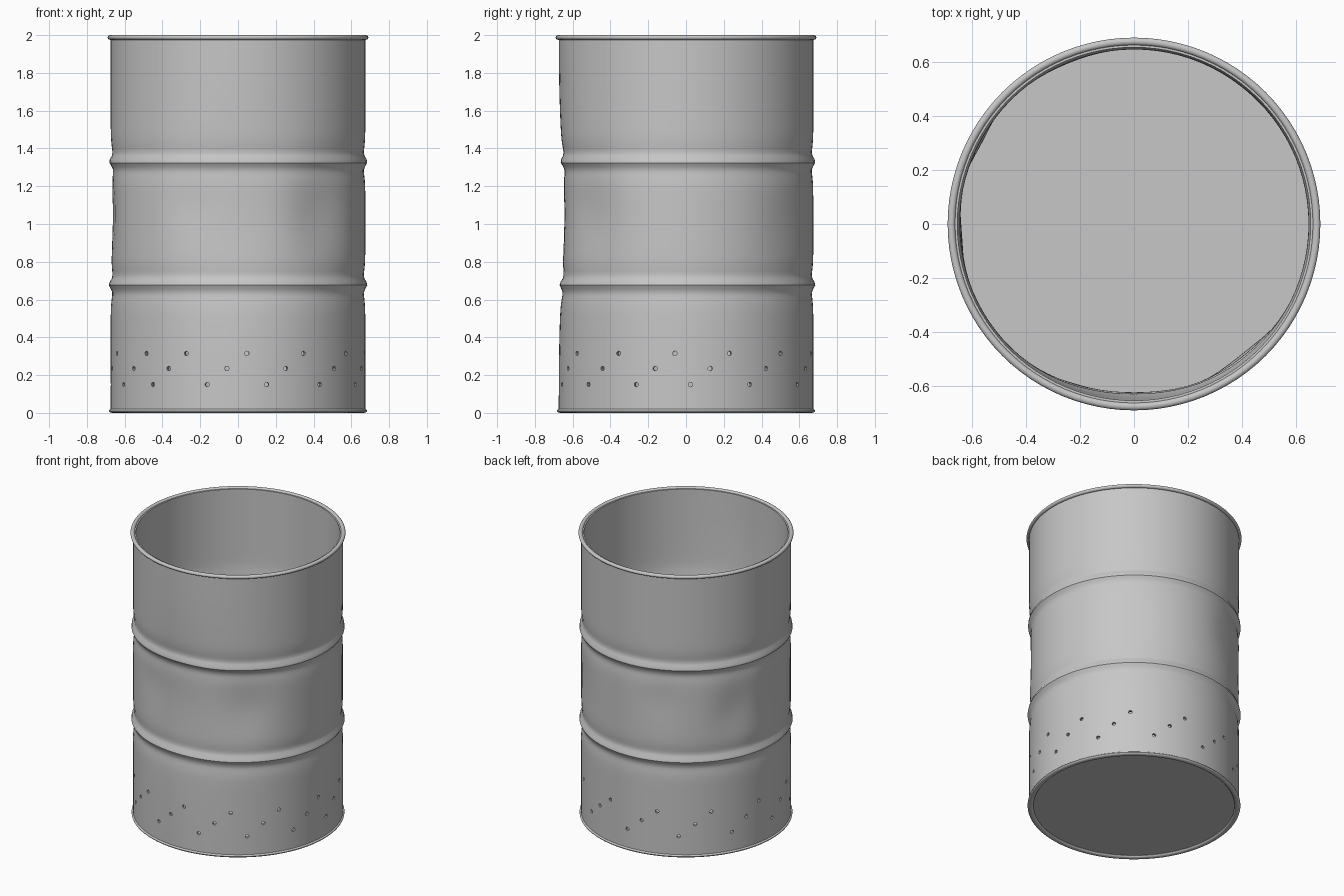
import bpy, bmesh, math
from mathutils import Matrix, Vector

cube = bpy.data.objects.get("Cube")
if cube:
    bpy.data.objects.remove(cube, do_unlink=True)

SEGMENTS = 96
WALL = 0.02
RIBS = (0.68, 1.33)

# Dents: angle in degrees, height, depth, angular spread, vertical spread
DENTS = [
    (-90, 1.05, 0.030, 0.45, 0.45),
    (-50, 1.05, 0.026, 0.26, 0.24),
    (-112, 1.1, 0.008, 0.18, 0.16),
    (184, 1.05, 0.016, 0.20, 0.22),
    (152, 1.0, 0.016, 0.18, 0.18),
    (112, 1.1, 0.010, 0.20, 0.18),
    (50, 1.0, 0.006, 0.25, 0.20),
]

steel = bpy.data.materials.new("grey steel")
steel.use_nodes = True
grey = (0.57, 0.57, 0.57, 1)
steel.diffuse_color = grey
steel.node_tree.nodes["Principled BSDF"].inputs["Base Color"].default_value = grey


def gauss(d, spread):
    return math.exp(-(d / spread) ** 2)


def dent_depth(angle, z):
    total = 0
    for deg, height, depth, wide, tall in DENTS:
        d = math.remainder(angle - math.radians(deg), math.tau)
        total += depth * gauss(d, wide) * gauss(z - height, tall)
    return total


def wall_radius(z):
    # Rolled ribs with a shallow valley on either side
    return 0.674 + sum(0.024 * gauss(z - h, 0.028) - 0.013 * gauss(z - h, 0.08)
                       for h in RIBS)


def add_object(name, bm):
    bmesh.ops.recalc_face_normals(bm, faces=bm.faces)
    mesh = bpy.data.meshes.new(name)
    bm.to_mesh(mesh)
    bm.free()
    mesh.materials.append(steel)
    obj = bpy.data.objects.new(name, mesh)
    bpy.context.collection.objects.link(obj)
    return obj


def smooth(obj):
    bpy.ops.object.select_all(action="DESELECT")
    obj.select_set(True)
    bpy.context.view_layer.objects.active = obj
    bpy.ops.object.shade_smooth_by_angle(angle=math.radians(35))


def lathe(name, profile, dented=False):
    """Revolve a closed (radius, height) loop about the z axis."""
    bm = bmesh.new()
    rings = []
    for i in range(SEGMENTS):
        a = math.tau * i / SEGMENTS
        ring = []
        for r, z in profile:
            rad = r - (dent_depth(a, z) if dented else 0)
            ring.append(bm.verts.new((rad * math.cos(a), rad * math.sin(a), z)))
        rings.append(ring)
    n = len(profile)
    for i in range(SEGMENTS):
        p, q = rings[i], rings[(i + 1) % SEGMENTS]
        for j in range(n):
            k = (j + 1) % n
            bm.faces.new((p[j], q[j], q[k], p[k]))
    return add_object(name, bm)


# Drum wall: outer and inner skins joined at both ends
heights = [0.01 + 1.98 * i / 110 for i in range(111)]
outer = [(wall_radius(z), z) for z in heights]
inner = [(r - WALL, z) for r, z in reversed(outer)]
wall = lathe("drum_wall", outer + inner, dented=True)

# Air holes: rising groups of three round the base
bm = bmesh.new()
for start in (-154, -132, -104, -77, -50, -23, 2, 30, 61, 91, 121, 151, 180):
    for step, z in enumerate((0.15, 0.235, 0.315)):
        a = math.radians(start + 9 * step)
        direction = Vector((math.cos(a), math.sin(a), 0))
        place = Matrix.Translation(direction * 0.66 + Vector((0, 0, z)))
        turn = direction.to_track_quat("Z", "Y").to_matrix().to_4x4()
        bmesh.ops.create_cone(bm, cap_ends=True, segments=10, radius1=0.012,
                              radius2=0.012, depth=0.12, matrix=place @ turn)
cutter = add_object("hole_cutter", bm)
cutter.hide_render = True

cut = wall.modifiers.new("air holes", "BOOLEAN")
cut.operation = "DIFFERENCE"
cut.solver = "EXACT"
cut.object = cutter
bpy.context.view_layer.objects.active = wall
bpy.ops.object.modifier_apply(modifier=cut.name)
bpy.data.objects.remove(cutter, do_unlink=True)
smooth(wall)


def rolled_rim(name, r_in, r_out, z_low, z_high):
    """Rounded band with an oval cross-section."""
    mid_r, mid_z = (r_in + r_out) / 2, (z_low + z_high) / 2
    half_r, half_z = (r_out - r_in) / 2, (z_high - z_low) / 2
    oval = [(mid_r + half_r * math.cos(math.tau * i / 16),
             mid_z + half_z * math.sin(math.tau * i / 16)) for i in range(16)]
    smooth(lathe(name, oval))


# Rolled rims at top and bottom
rolled_rim("top_rim", 0.662, 0.69, 1.975, 2.0)
rolled_rim("bottom_rim", 0.645, 0.683, 0.0, 0.022)

# Floor plate
bm = bmesh.new()
bmesh.ops.create_cone(bm, cap_ends=True, segments=SEGMENTS, radius1=0.662,
                      radius2=0.662, depth=0.02,
                      matrix=Matrix.Translation((0, 0, 0.024)))
smooth(add_object("drum_floor", bm))
